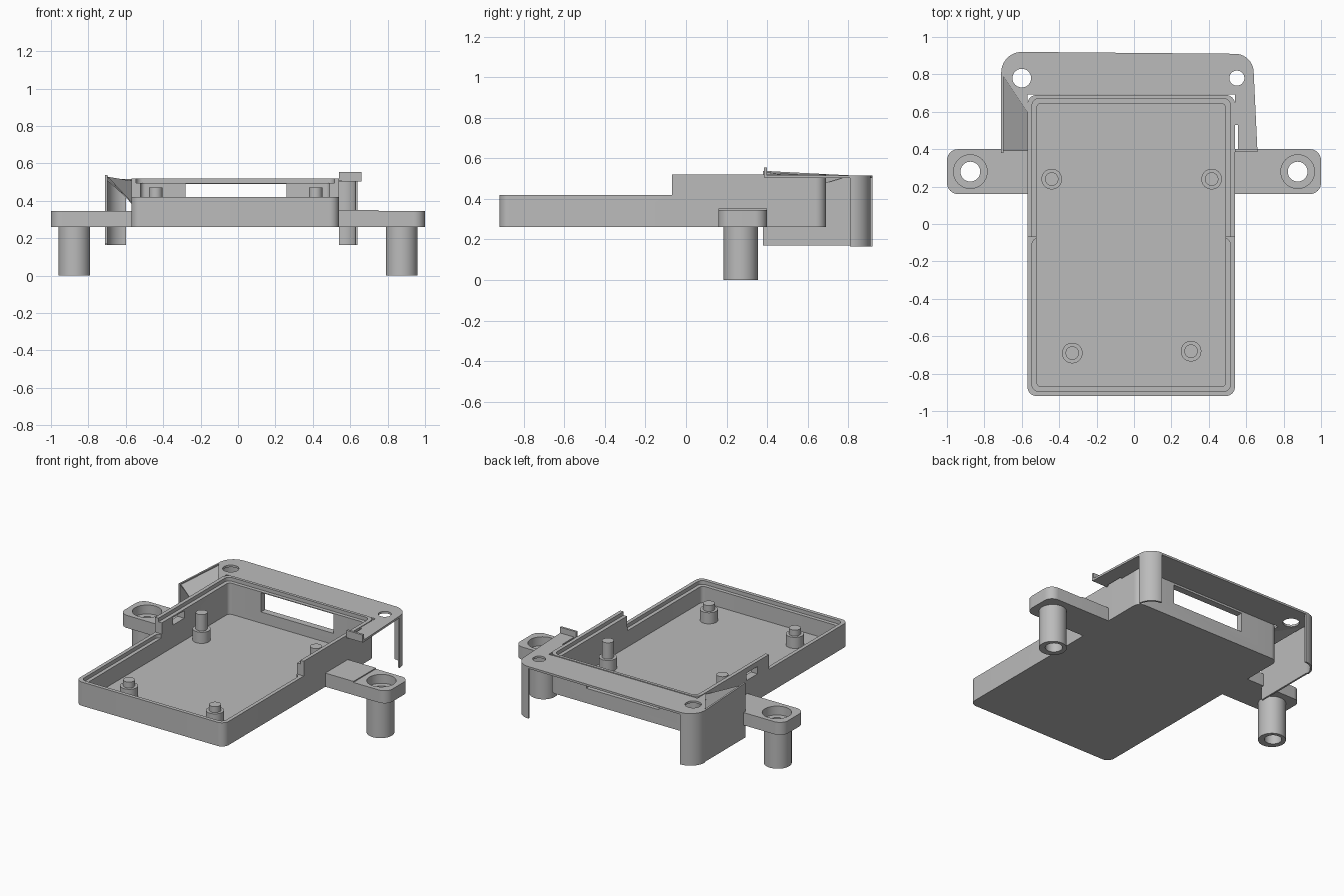
import bpy, bmesh, math
from mathutils import Vector

if "Cube" in bpy.data.objects:
    bpy.data.objects.remove(bpy.data.objects["Cube"])

grey = bpy.data.materials.new("plain grey")
grey.diffuse_color = (0.5, 0.5, 0.5, 1)
grey.use_nodes = True
grey.node_tree.nodes["Principled BSDF"].inputs["Base Color"].default_value = grey.diffuse_color


def arc(cx, cy, r, a0, a1, n=10):
    return [(cx + r * math.cos(math.radians(a0 + (a1 - a0) * i / n)),
             cy + r * math.sin(math.radians(a0 + (a1 - a0) * i / n))) for i in range(n + 1)]


def rounded(x0, x1, y0, y1, r, left=None):
    """Rounded rectangle; left sets another radius for the two left corners."""
    l = r if left is None else left
    pts = []
    for cx, cy, rad, a in ((x1 - r, y1 - r, r, 0), (x0 + l, y1 - l, l, 90),
                           (x0 + l, y0 + l, l, 180), (x1 - r, y0 + r, r, 270)):
        pts += arc(cx, cy, rad, a, a + 90) if rad > 0 else [(cx, cy)]
    return pts


def finish(bm, name):
    bmesh.ops.recalc_face_normals(bm, faces=bm.faces[:])
    me = bpy.data.meshes.new(name)
    bm.to_mesh(me)
    bm.free()
    ob = bpy.data.objects.new(name, me)
    me.materials.append(grey)
    bpy.context.collection.objects.link(ob)
    return ob


def prism(name, pts, z0, z1):
    bm = bmesh.new()
    f = bm.faces.new([bm.verts.new((x, y, z0)) for x, y in pts])
    top = bmesh.ops.extrude_face_region(bm, geom=[f])["geom"]
    for v in top:
        if isinstance(v, bmesh.types.BMVert):
            v.co.z = z1
    return finish(bm, name)


def box(name, x0, x1, y0, y1, z0, z1):
    return prism(name, [(x0, y0), (x1, y0), (x1, y1), (x0, y1)], z0, z1)


def disc(name, x, y, r, z0, z1, n=40):
    return prism(name, arc(x, y, r, 0, 360, n)[:-1], z0, z1)


def sheet(name, quad, offset):
    """Thin plate from four corners, thickened along offset."""
    bm = bmesh.new()
    a = [bm.verts.new(p) for p in quad]
    b = [bm.verts.new(Vector(p) + Vector(offset)) for p in quad]
    bm.faces.new(a)
    bm.faces.new(b[::-1])
    for i in range(4):
        j = (i + 1) % 4
        bm.faces.new((a[i], a[j], b[j], b[i]))
    return finish(bm, name)


def cut(ob, *cutters):
    bpy.context.view_layer.objects.active = ob
    for c in cutters:
        m = ob.modifiers.new("cut", 'BOOLEAN')
        m.operation, m.solver, m.object = 'DIFFERENCE', 'EXACT', c
        bpy.ops.object.modifier_apply(modifier=m.name)
        bpy.data.objects.remove(c, do_unlink=True)


# Open tray with a low front, high rear, stepped rim and openings
tray = prism("tray", rounded(-0.57, 0.54, -0.92, 0.69, 0.05), 0.26, 0.52)
cut(tray,
    box("front_drop", -1, 1, -1.2, -0.07, 0.42, 0.8),
    prism("cavity", rounded(-0.52, 0.49, -0.87, 0.645, 0.025), 0.285, 0.8),
    prism("rear_rim", rounded(-0.545, 0.515, -0.5, 0.67, 0.035), 0.495, 0.8),
    prism("front_rim", rounded(-0.545, 0.515, -0.895, -0.075, 0.035), 0.395, 0.8),
    box("rear_window", -0.28, 0.26, 0.6, 0.8, 0.36, 0.49),
    box("side_slot", -0.7, -0.5, 0.05, 0.17, 0.435, 0.485))

# Stepped standoffs inside the tray
for i, (x, y, top) in enumerate(((-0.44, 0.24, 0.47), (0.415, 0.24, 0.47),
                                 (-0.33, -0.69, 0.4), (0.305, -0.68, 0.4))):
    disc(f"standoff_base_{i}", x, y, 0.055, 0.28, 0.36)
    disc(f"standoff_pin_{i}", x, y, 0.036, 0.355, top)

# Side ears with counterbored holes and hollow legs
for side, sx, inner in (("left", -1, 0.57), ("right", 1, 0.54)):
    pts = [(sx * x, y) for x, y in rounded(inner - 0.01, 1.0, 0.16, 0.4, 0.06, 0)]
    ear = prism(f"{side}_ear", pts, 0.26, 0.345)
    cx = sx * 0.875
    cut(ear, disc("bore", cx, 0.28, 0.09, 0.285, 0.5), disc("hole", cx, 0.28, 0.053, 0, 0.5))
    leg = disc(f"{side}_leg", cx, 0.27, 0.085, 0, 0.262)
    cut(leg, disc("hole", cx, 0.28, 0.053, -0.1, 0.5))
box("right_ear_pad", 0.535, 0.75, 0.16, 0.4, 0.34, 0.352)

# Thin rear cover plate with two screw holes
outline = ([(0.555, 0.39), (0.66, 0.39)] + arc(0.54, 0.81, 0.1, 0, 90)
           + arc(-0.6, 0.81, 0.11, 90, 180)
           + [(-0.57, 0.6), (-0.57, 0.692), (0.54, 0.692), (0.54, 0.53), (0.555, 0.53)])
cover = prism("rear_cover", outline, 0.502, 0.516)
cut(cover, disc("hole", -0.6, 0.78, 0.05, 0.3, 0.8), disc("hole", 0.55, 0.78, 0.04, 0.3, 0.8))
box("cover_tab", 0.54, 0.66, 0.385, 0.4, 0.505, 0.555)

# Curved corner skirts hanging from the cover
for name, cx, r, a in (("left_skirt", -0.6, 0.11, 90), ("right_skirt", 0.54, 0.1, 0)):
    prism(name, arc(cx, 0.81, r, a, a + 90) + arc(cx, 0.81, r - 0.012, a + 90, a), 0.165, 0.51)

# Left side wall and the sloping web joining it to the tray
sheet("left_wall", [(-0.71, 0.38, 0.17), (-0.71, 0.81, 0.17),
                    (-0.71, 0.81, 0.516), (-0.71, 0.38, 0.538)], (0.012, 0, 0))
sheet("left_web", [(-0.705, 0.39, 0.53), (-0.705, 0.81, 0.506),
                   (-0.565, 0.6, 0.506), (-0.565, 0.39, 0.38)], (0, 0, 0.008))

# Smooth curved sides, crisp edges
bpy.ops.object.select_all(action='DESELECT')
for ob in bpy.context.scene.objects:
    ob.select_set(True)
    bpy.context.view_layer.objects.active = ob
bpy.ops.object.shade_smooth_by_angle(angle=math.radians(30))
